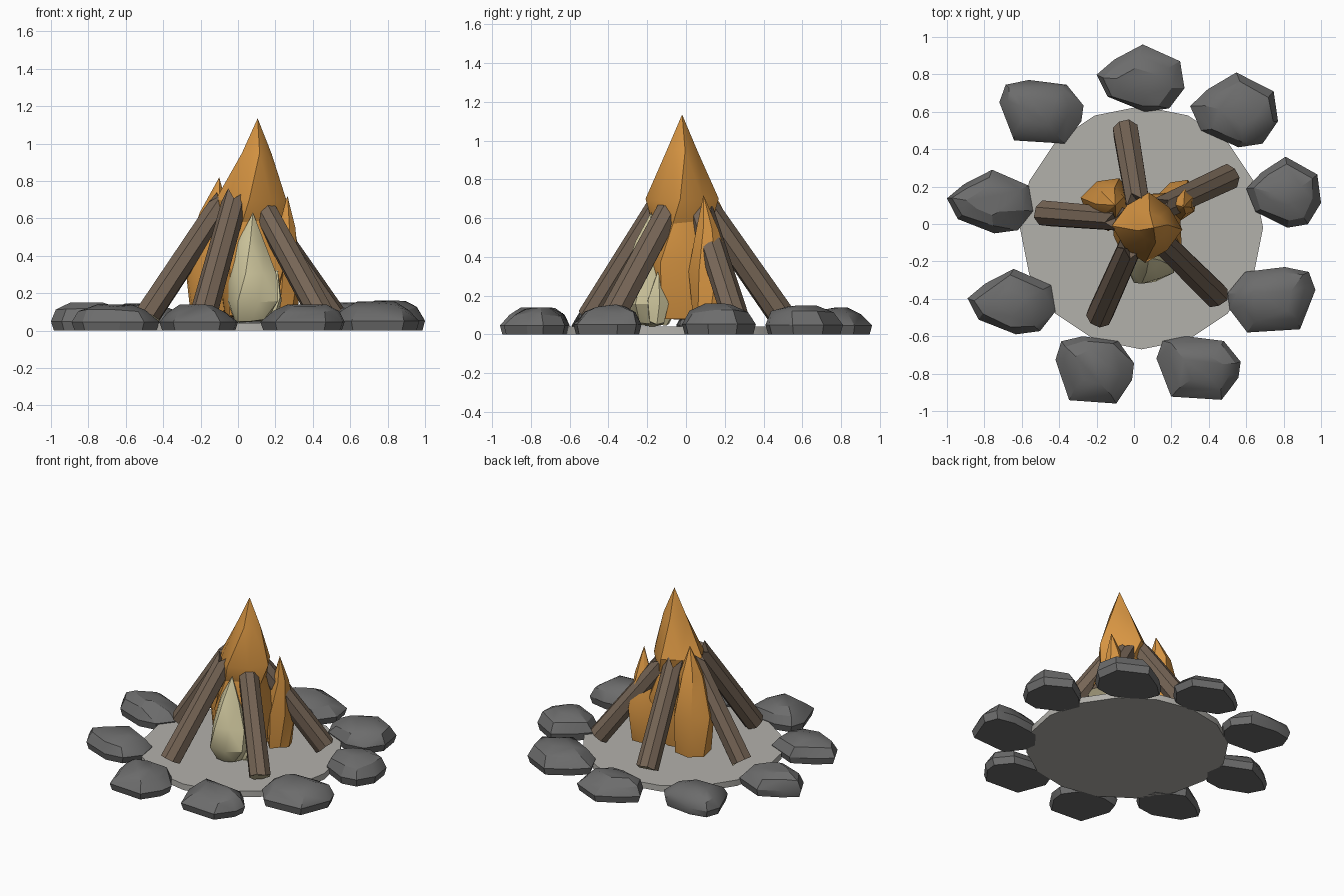
import bpy
import bmesh
import math
import random
from mathutils import Vector

random.seed(4)

cube = bpy.data.objects.get("Cube")
if cube:
    bpy.data.objects.remove(cube, do_unlink=True)


def make_material(name, rgb):
    mat = bpy.data.materials.new(name)
    mat.use_nodes = True
    colour = (*rgb, 1.0)
    mat.diffuse_color = colour
    mat.node_tree.nodes["Principled BSDF"].inputs["Base Color"].default_value = colour
    return mat


STONE = make_material("grey stone", (0.15, 0.15, 0.15))
ASH = make_material("pale ash", (0.45, 0.44, 0.41))
BARK = make_material("brown bark", (0.18, 0.13, 0.092))
PALE_WOOD = make_material("pale cut wood", (0.60, 0.53, 0.33))
ORANGE = make_material("orange flame", (0.68, 0.30, 0.055))
CREAM = make_material("cream flame", (0.68, 0.62, 0.37))


def finish(name, bm, materials, angle=30):
    """Turn a bmesh into a named object, smooth with sharp edges kept."""
    bmesh.ops.recalc_face_normals(bm, faces=bm.faces)
    mesh = bpy.data.meshes.new(name)
    bm.to_mesh(mesh)
    bm.free()
    for mat in materials:
        mesh.materials.append(mat)
    obj = bpy.data.objects.new(name, mesh)
    bpy.context.collection.objects.link(obj)
    bpy.ops.object.select_all(action="DESELECT")
    obj.select_set(True)
    bpy.context.view_layer.objects.active = obj
    bpy.ops.object.shade_smooth_by_angle(angle=math.radians(angle))
    return obj


def bridge(bm, lower, upper):
    n = len(lower)
    for i in range(n):
        j = (i + 1) % n
        bm.faces.new((lower[i], lower[j], upper[j], upper[i]))


def fan(bm, ring, point):
    tip = bm.verts.new(point)
    for i in range(len(ring)):
        bm.faces.new((ring[i], ring[(i + 1) % len(ring)], tip))


# Ash bed
def ash_bed():
    bm = bmesh.new()
    bmesh.ops.create_cone(bm, cap_ends=True, segments=16,
                          radius1=0.65, radius2=0.65, depth=0.042)
    bmesh.ops.translate(bm, verts=bm.verts, vec=(0.04, -0.02, 0.021))
    finish("ash_bed", bm, [ASH])


# Ring of stones: two outlines, fitted to each stone's box and flipped for variety
POINTED = [(-1, 0.1), (-0.6, 0.55), (0.05, 1), (0.9, 0.5),
           (1, -0.3), (0.65, -0.9), (0.1, -1), (-0.75, -0.55)]
ROUNDED = [(-1, 0.3), (-0.85, 0.85), (-0.3, 1), (0.6, 0.85),
           (1, 0.2), (0.95, -0.3), (0.55, -1), (-0.65, -0.9)]
# height of each layer, its size, and how far its corners wander
LAYERS = [(0, 0.93, 0), (0.33, 1, 0), (0.74, 0.78, 0.07), (0.97, 0.42, 0.08)]


def stone(name, outline, centre, half, height, flip):
    bm = bmesh.new()
    lean_x, lean_y = random.uniform(-0.12, 0.12), random.uniform(-0.12, 0.12)
    for level, size, wander in LAYERS:
        lean = level if wander else 0
        for u, v in outline:
            du, dv, dz = (random.uniform(-wander, wander) for _ in range(3))
            x = flip[0] * u * size + du + lean * lean_x
            y = flip[1] * v * size + dv + lean * lean_y
            bm.verts.new((centre[0] + half[0] * x, centre[1] + half[1] * y,
                          height * min(1, level + dz)))
    bmesh.ops.convex_hull(bm, input=bm.verts)
    bmesh.ops.delete(bm, geom=[v for v in bm.verts if not v.link_faces],
                     context="VERTS")
    bmesh.ops.dissolve_limit(bm, angle_limit=math.radians(9),
                             verts=bm.verts, edges=bm.edges)
    finish(name, bm, [STONE], 28)


STONES = [
    ("back_stone", POINTED, (0.035, 0.78), (0.235, 0.18), 0.14, (1, 1)),
    ("back_left_stone", POINTED, (0.535, 0.61), (0.235, 0.20), 0.15, (1, 1)),
    ("left_stone", POINTED, (0.80, 0.17), (0.20, 0.19), 0.16, (1, 1)),
    ("front_left_stone", ROUNDED, (0.735, -0.405), (0.235, 0.175), 0.155, (-1, 1)),
    ("front_stone_left", ROUNDED, (0.345, -0.77), (0.225, 0.17), 0.14, (1, 1)),
    ("front_stone_right", ROUNDED, (-0.21, -0.78), (0.21, 0.18), 0.14, (1, 1)),
    ("front_right_stone", POINTED, (-0.655, -0.415), (0.235, 0.175), 0.14, (1, 1)),
    ("right_stone", POINTED, (-0.77, 0.12), (0.23, 0.17), 0.15, (1, 1)),
    ("back_right_stone", ROUNDED, (-0.495, 0.60), (0.225, 0.17), 0.145, (1, 1)),
]


# Leaning logs: bark prism, cut lower end, splintered upper end
def log(name, foot, head, radius=0.07, sides=8):
    foot, head = Vector(foot), Vector(head)
    length = (head - foot).length
    turn = (head - foot).to_track_quat("Z", "Y")
    bm = bmesh.new()

    def place(angle, r, z):
        return foot + turn @ Vector((r * math.cos(angle), r * math.sin(angle), z))

    bottom, top = [], []
    for i in range(sides):
        a = math.tau * (i + 0.5) / sides
        r = radius * random.uniform(0.95, 1.08)
        tooth = 0.045 if i % 2 else -0.02
        bottom.append(bm.verts.new(place(a, r, random.uniform(-0.008, 0.008))))
        top.append(bm.verts.new(place(a, r * 0.93, length + tooth)))
    bridge(bm, bottom, top)
    fan(bm, top, place(0, 0, length - 0.02))
    cut = bm.faces.new(bottom[::-1])
    bmesh.ops.inset_region(bm, faces=[cut], thickness=0.008)
    cut.material_index = 1
    finish(name, bm, [BARK, PALE_WOOD], 25)


LOGS = [
    ("back_log", (-0.045, 0.50, 0.09), (0.02, 0.11, 0.65)),
    ("left_log", (0.505, 0.25, 0.09), (0.14, 0.08, 0.62)),
    ("front_left_log", (0.44, -0.385, 0.09), (0.14, -0.09, 0.64)),
    ("front_right_log", (-0.185, -0.49, 0.09), (-0.02, -0.12, 0.69)),
    ("right_log", (-0.475, 0.06, 0.09), (-0.09, 0.03, 0.67)),
]


# Flames: twisted, ridged spires lofted through rings of (x, y, z, radius)
def flame(name, rings, tip, mat, sides=8, twist=14, ridge=0.08):
    bm = bmesh.new()
    loops = []
    for level, (x, y, z, r) in enumerate(rings):
        loop = []
        for i in range(sides):
            a = math.tau * i / sides + math.radians(twist * level)
            reach = r * (1 + (ridge if i % 2 else -ridge))
            loop.append(bm.verts.new((x + reach * math.cos(a), y + reach * math.sin(a),
                                      z + random.uniform(-0.01, 0.01))))
        loops.append(loop)
    for lower, upper in zip(loops, loops[1:]):
        bridge(bm, lower, upper)
    bm.faces.new(loops[0][::-1])
    fan(bm, loops[-1], tip)
    bmesh.ops.triangulate(bm, faces=bm.faces)
    finish(name, bm, [mat], 28)


ash_bed()
for spec in STONES:
    stone(*spec)
for spec in LOGS:
    log(*spec)

flame("main_flame",
      [(0.06, -0.02, 0.08, 0.14), (0.07, -0.02, 0.38, 0.20), (0.07, -0.02, 0.58, 0.15),
       (0.07, -0.02, 0.70, 0.175), (0.10, -0.02, 0.95, 0.075)],
      (0.105, -0.02, 1.135), ORANGE)
flame("left_flame",
      [(0.24, 0.12, 0.08, 0.08), (0.24, 0.13, 0.32, 0.11), (0.26, 0.11, 0.55, 0.055)],
      (0.265, 0.09, 0.72), ORANGE, sides=7, ridge=0.06)
flame("right_flame",
      [(-0.14, 0.11, 0.10, 0.12), (-0.14, 0.11, 0.37, 0.14), (-0.12, 0.11, 0.64, 0.08)],
      (-0.10, 0.10, 0.82), ORANGE, sides=7, ridge=0.06)
flame("front_flame",
      [(0.07, -0.17, 0.05, 0.09), (0.08, -0.18, 0.15, 0.145), (0.08, -0.19, 0.30, 0.125),
       (0.07, -0.19, 0.48, 0.065)],
      (0.08, -0.18, 0.63), CREAM)
flame("small_front_flame",
      [(0.17, -0.15, 0.06, 0.04), (0.18, -0.15, 0.17, 0.06)],
      (0.21, -0.14, 0.34), CREAM, sides=6)
